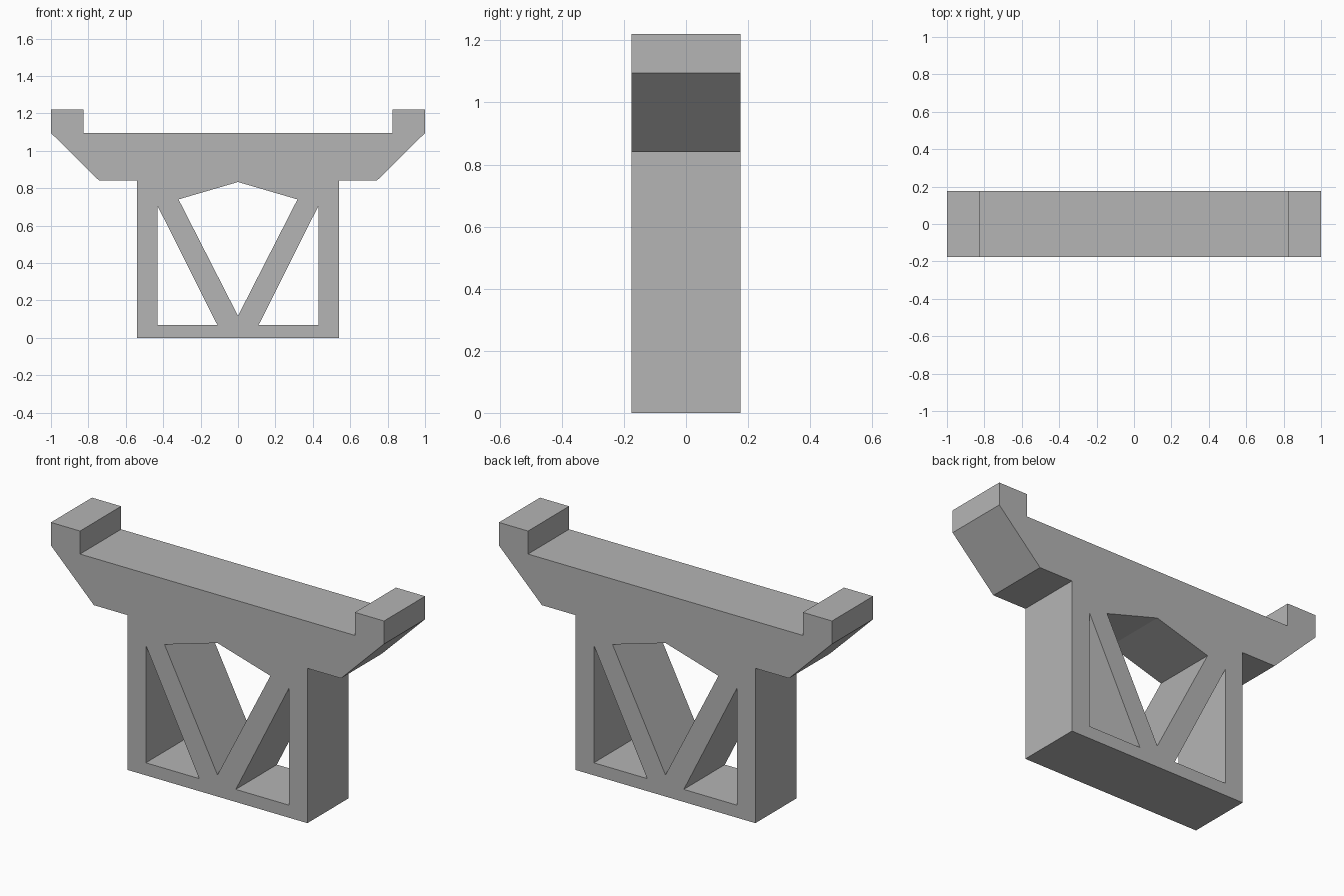
import bpy
import bmesh
import math
from mathutils import Matrix

HALF_DEPTH = 0.176

if "Cube" in bpy.data.objects:
    bpy.data.objects.remove(bpy.data.objects["Cube"], do_unlink=True)

concrete = bpy.data.materials.new("concrete_grey")
concrete.use_nodes = True
colour = (0.46, 0.46, 0.46, 1.0)
concrete.diffuse_color = colour
concrete.node_tree.nodes["Principled BSDF"].inputs["Base Color"].default_value = colour


def mirrored(points):
    """Close a right-hand outline by adding its mirror image."""
    return points + [(-x, z) for x, z in reversed(points) if x != 0]


def add_loop(curve, points):
    spline = curve.splines.new("POLY")
    spline.points.add(len(points) - 1)
    for point, (x, z) in zip(spline.points, points):
        point.co = (x, z, 0, 1)
    spline.use_cyclic_u = True


# Outline: wall, bracket arm, end stop and deck
outline = mirrored([(0.54, 0), (0.54, 0.84), (0.742, 0.84), (1, 1.095),
                    (1, 1.22), (0.825, 1.22), (0.825, 1.095)])
# Openings: central pentagon and two side triangles between the V struts
centre_opening = mirrored([(0, 0.117), (0.318, 0.74), (0, 0.833)])
side_opening = [(0.11, 0.068), (0.43, 0.068), (0.43, 0.705)]
other_side = [(-x, z) for x, z in side_opening]

curve = bpy.data.curves.new("pier_profile", "CURVE")
curve.dimensions = "2D"
curve.fill_mode = "BOTH"
curve.extrude = HALF_DEPTH
for loop in (outline, centre_opening, side_opening, other_side):
    add_loop(curve, loop)

# Turn the filled profile into one solid, standing upright
profile = bpy.data.objects.new("pier_profile", curve)
bpy.context.scene.collection.objects.link(profile)
bpy.context.view_layer.update()
graph = bpy.context.evaluated_depsgraph_get()
mesh = bpy.data.meshes.new_from_object(profile.evaluated_get(graph))
bpy.data.objects.remove(profile, do_unlink=True)
mesh.transform(Matrix.Rotation(math.pi / 2, 4, "X"))

bm = bmesh.new()
bm.from_mesh(mesh)
bmesh.ops.remove_doubles(bm, verts=bm.verts, dist=0.0001)
bmesh.ops.recalc_face_normals(bm, faces=bm.faces)
for face in bm.faces:
    face.smooth = False
    face.material_index = 0
bm.to_mesh(mesh)
bm.free()

mesh.name = "bridge_pier"
mesh.materials.clear()
mesh.materials.append(concrete)
pier = bpy.data.objects.new("bridge_pier", mesh)
bpy.context.scene.collection.objects.link(pier)
